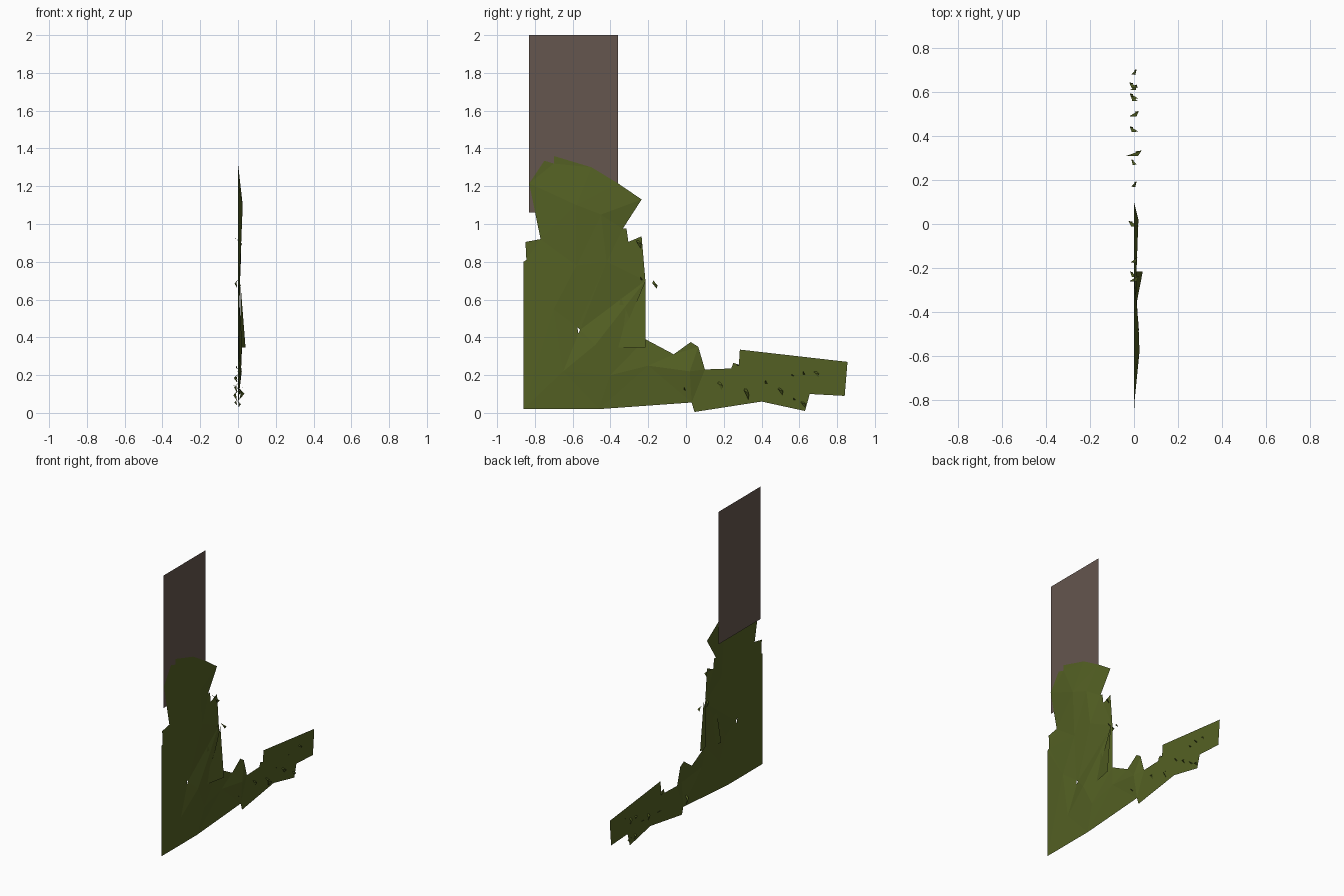
import bpy
from mathutils import Vector
from mathutils.geometry import delaunay_2d_cdt


def material(name, rgb):
    m = bpy.data.materials.new(name)
    m.diffuse_color = (*rgb, 1)
    return m


GREEN = material("moss green", (0.088, 0.118, 0.017))
BROWN = material("bark brown", (0.130, 0.092, 0.077))


def make(name, verts, faces, mat):
    me = bpy.data.meshes.new(name)
    me.from_pydata(verts, [], faces)
    me.materials.append(mat)
    ob = bpy.data.objects.new(name, me)
    bpy.context.collection.objects.link(ob)
    return ob


# bark strip standing just behind the foliage
make("bark_strip", [(-.004, -.83, 1.06), (-.004, -.36, 1.06),
                    (-.004, -.36, 2.0), (-.004, -.83, 2.0)], [(0, 1, 2, 3)], BROWN)

# foliage outline in side view (y, z)
outline = [(-.86, .02), (-.46, .02), (.03, .055), (.045, .005), (.40, .06),
           (.63, .01), (.655, .10), (.84, .09), (.855, .27), (.285, .335),
           (.28, .255), (.25, .265), (.24, .235), (.10, .23), (.065, .35),
           (.025, .375), (-.065, .31), (-.215, .39), (-.215, .70), (-.235, .935),
           (-.305, .905), (-.315, .975), (-.335, .975), (-.235, 1.13), (-.36, 1.215),
           (-.50, 1.30), (-.70, 1.36), (-.70, 1.32), (-.75, 1.335), (-.83, 1.215),
           (-.77, .92), (-.85, .905), (-.845, .81), (-.86, .80)]
# shallow bumps inside the sheet (y, z, x)
bumps = [(-.58, 1.10, .025), (-.45, 1.05, .02), (-.58, .78, .012), (-.42, .80, .015),
         (-.70, .55, .008), (-.48, .36, .022), (-.65, .22, .008), (-.40, .20, .015),
         (-.20, .25, .012), (.02, .22, .02)]
# tiny gap in the sheet
gap = [(-.575, .455), (-.57, .42), (-.56, .44)]

points = [Vector(p[:2]) for p in outline + bumps + gap]
n, k = len(outline), len(points) - 3
edges = [(i, (i + 1) % n) for i in range(n)] + [(k, k + 1), (k + 1, k + 2), (k + 2, k)]
co, _, tris, origin, _, _ = delaunay_2d_cdt(points, edges, [], 1, 1e-5)
height = {n + i: b[2] for i, b in enumerate(bumps)}
verts = [(max([height.get(o, 0) for o in src] + [0]), c.x, c.y) for c, src in zip(co, origin)]
gap_ids = {i for i, src in enumerate(origin) if any(o >= k for o in src)}
make("foliage_sheet", verts, [t for t in tris if not set(t) <= gap_ids], GREEN)

# folded flap lifting off the sheet at the inner corner
make("foliage_flap", [(.004, -.40, .345), (.04, -.215, .345), (.012, -.215, .70),
                      (.012, -.30, .50), (.004, -.345, .61)],
     [(0, 1, 3), (1, 2, 3), (0, 3, 4)], GREEN)

# small leaves poking through: y, z, half width, height
leaves = [(.00, .10, .025, .07), (.18, .15, .012, .06), (.28, .245, .012, .03),
          (.32, .11, .035, .08), (.43, .14, .02, .07), (.50, .12, .022, .05),
          (.58, .06, .02, .04), (.62, .05, .015, .04), (.63, .19, .022, .06),
          (.69, .21, .012, .04), (.57, .19, .015, .03), (-.165, .68, .016, .045),
          (-.23, .69, .018, .06), (-.25, .90, .022, .06)]
lv, lf = [], []
for i, (y, z, w, h) in enumerate(leaves):
    s = 1 if i % 2 else -1
    b = len(lv)
    lv += [(-w * s, y - .01, z + h * .5), (w * s, y + .014, z - h * .1),
           (w * .2 * s, y + .01, z - h * .5), (w * .5 * s, y - .012, z + h * .1)]
    lf += [(b, b + 3, b + 1), (b + 3, b + 2, b + 1)]
make("small_leaves", lv, lf, GREEN)
